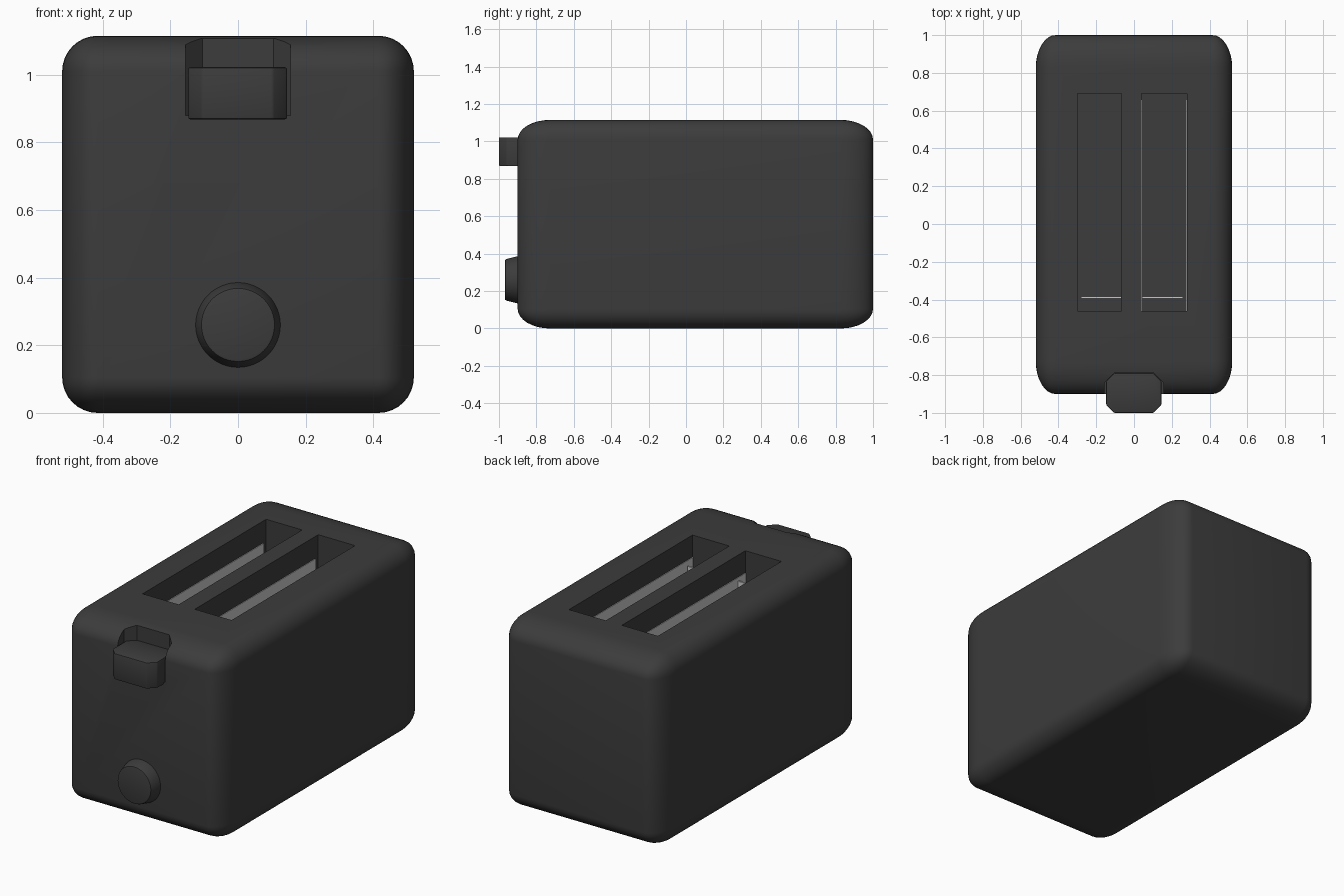
import bpy, bmesh, math
from mathutils import Matrix, Vector

if "Cube" in bpy.data.objects:
    bpy.data.objects.remove(bpy.data.objects["Cube"])


def material(name, v):
    m = bpy.data.materials.new(name)
    m.diffuse_color = (v, v, v, 1)
    m.use_nodes = True
    m.node_tree.nodes["Principled BSDF"].inputs["Base Color"].default_value = m.diffuse_color
    return m


DARK = material("dark_plastic", 0.045)


def finish(bm, name, mat=None):
    me = bpy.data.meshes.new(name)
    bmesh.ops.recalc_face_normals(bm, faces=bm.faces)
    bm.to_mesh(me)
    bm.free()
    ob = bpy.data.objects.new(name, me)
    bpy.context.collection.objects.link(ob)
    if mat:
        me.materials.append(mat)
    return ob


def box(name, lo, hi, mat=None, bevel=0, segs=1, stretch_y=1, upright=0):
    """Box by corners; upright chamfers vertical edges, bevel rounds all edges."""
    lo, hi = Vector(lo), Vector(hi)
    size = hi - lo
    bm = bmesh.new()
    bmesh.ops.create_cube(bm, size=1)
    bmesh.ops.scale(bm, vec=(size.x, size.y / stretch_y, size.z), verts=bm.verts)
    if upright:
        edges = [e for e in bm.edges if abs(e.verts[0].co.z - e.verts[1].co.z) > 1e-4]
        bmesh.ops.bevel(bm, geom=edges, offset=upright, segments=1, affect='EDGES')
    if bevel:
        bmesh.ops.bevel(bm, geom=bm.edges[:], offset=bevel, segments=segs,
                        profile=0.5, affect='EDGES')
    bmesh.ops.scale(bm, vec=(1, stretch_y, 1), verts=bm.verts)
    bmesh.ops.translate(bm, vec=(lo + hi) / 2, verts=bm.verts)
    return finish(bm, name, mat)


def smooth(ob, angle=35):
    bpy.ops.object.select_all(action='DESELECT')
    ob.select_set(True)
    bpy.context.view_layer.objects.active = ob
    bpy.ops.object.shade_smooth_by_angle(angle=math.radians(angle))


def cut(ob, cutter):
    mod = ob.modifiers.new("cut", 'BOOLEAN')
    mod.operation, mod.solver, mod.object = 'DIFFERENCE', 'EXACT', cutter
    bpy.context.view_layer.objects.active = ob
    bpy.ops.object.modifier_apply(modifier=mod.name)
    bpy.data.objects.remove(cutter)


# Rounded body with two bread slots and the lever notch
TOP, LIP, FLOOR = 1.115, 0.985, 0.15
Y0, Y1 = -0.46, 0.69
SLOTS = [(-0.30, -0.065), (0.04, 0.28)]
body = box("body", (-0.52, -0.9, 0), (0.52, 1.0, TOP), DARK, 0.105, 8, 1.65)
smooth(body)
for x0, x1 in SLOTS:
    cut(body, box("slot_cutter", (x0, Y0, FLOOR), (x1, Y1, 1.3)))
cut(body, box("notch_cutter", (-0.155, -1.1, 0.88), (0.155, -0.79, 1.3), upright=0.05))
smooth(body)

# Pale metal lining below the slot lips
T = 0.004
for i, (x0, x1) in enumerate(SLOTS):
    for side, x in (("left", x0), ("right", x1 - T)):
        box(f"slot_lining_{side}_{i + 1}", (x, Y0, FLOOR), (x + T, Y1 - 0.03, LIP))
    inner = (x0 + 0.02, x1) if i == 0 else (x0, x1 - 0.02)
    box(f"slot_end_plate_{i + 1}", (inner[0], -0.395, FLOOR), (inner[1], -0.385, LIP - 0.02))

# Push lever
lever = box("lever", (-0.147, -1.0, 0.868), (0.145, -0.79, 1.022), DARK, 0.006, 2, 1, 0.042)
smooth(lever)

# Tapered browning knob with a softened front rim
bm = bmesh.new()
rings = []
N = 48
for y, r in ((-0.88, 0.127), (-0.905, 0.125), (-0.96, 0.111), (-0.966, 0.108), (-0.968, 0.102)):
    rings.append([bm.verts.new((r * math.cos(2 * math.pi * k / N), y,
                                0.26 + r * math.sin(2 * math.pi * k / N))) for k in range(N)])
for a, b in zip(rings, rings[1:]):
    for k in range(N):
        bm.faces.new((a[k], a[(k + 1) % N], b[(k + 1) % N], b[k]))
bm.faces.new(rings[0])
bm.faces.new(rings[-1])
smooth(finish(bm, "knob", DARK))
